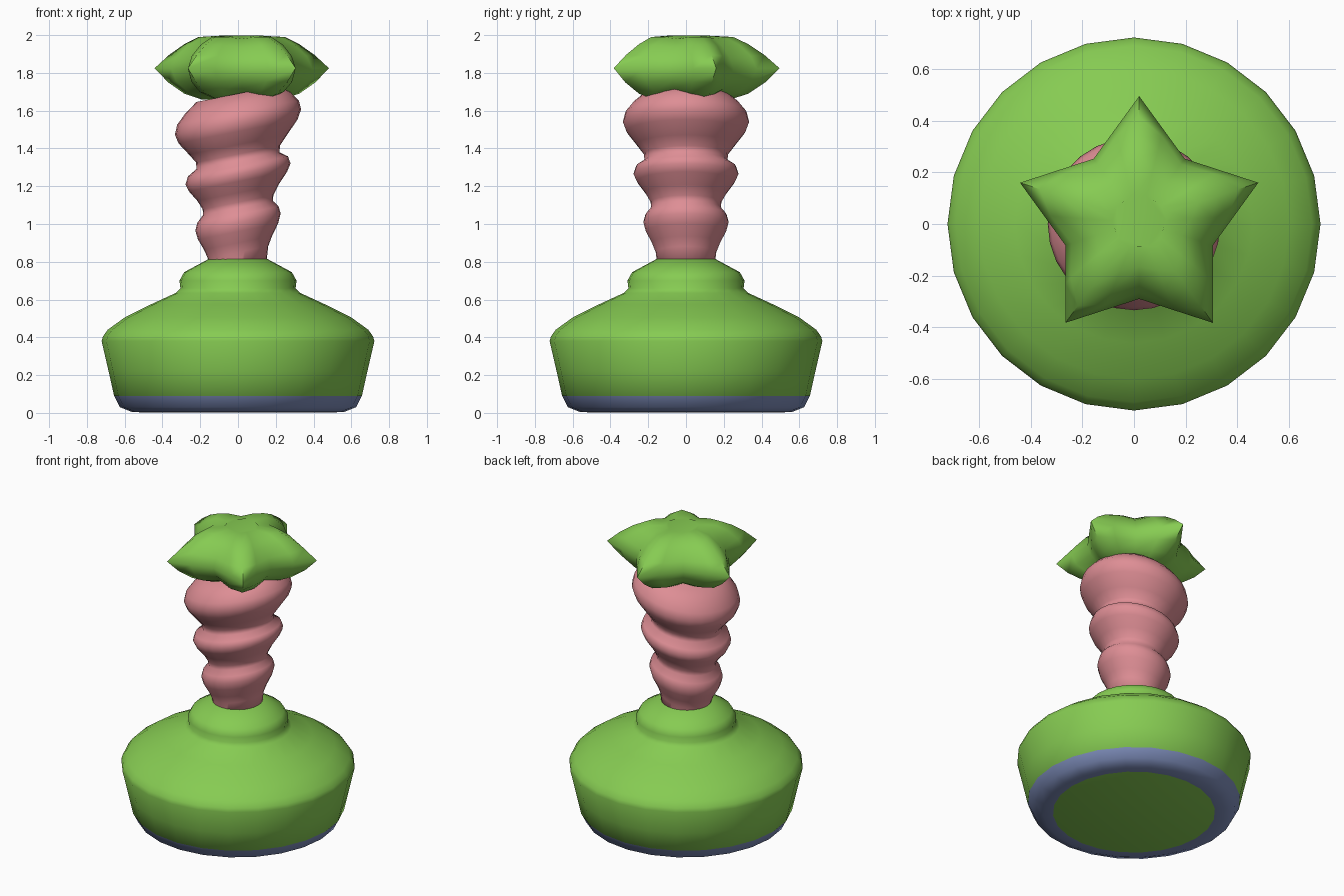
import bpy, bmesh, math
from mathutils import Vector

if "Cube" in bpy.data.objects:
    bpy.data.objects.remove(bpy.data.objects["Cube"])


def material(name, rgb):
    m = bpy.data.materials.new(name)
    m.diffuse_color = (*rgb, 1)
    m.use_nodes = True
    m.node_tree.nodes["Principled BSDF"].inputs["Base Color"].default_value = m.diffuse_color
    return m


GREEN = material("green", (0.24, 0.60, 0.085))
PINK = material("pink", (0.73, 0.27, 0.30))
BLUE = material("blue", (0.21, 0.27, 0.50))


def loft(name, rings, mat, angle, cap_bottom=True, cap_top=True, closed=False):
    """Skin a list of equally sized point rings, given from bottom to top."""
    bm = bmesh.new()
    loops = [[bm.verts.new(p) for p in ring] for ring in rings]
    pairs = list(zip(loops, loops[1:]))
    if closed:
        pairs.append((loops[-1], loops[0]))
    for a, b in pairs:
        n = len(a)
        for i in range(n):
            j = (i + 1) % n
            bm.faces.new((a[i], a[j], b[j], b[i]))
    if not closed:
        if cap_bottom:
            bm.faces.new(loops[0][::-1])
        if cap_top:
            bm.faces.new(loops[-1])
    bmesh.ops.recalc_face_normals(bm, faces=bm.faces)
    me = bpy.data.meshes.new(name)
    bm.to_mesh(me)
    bm.free()
    me.materials.append(mat)
    ob = bpy.data.objects.new(name, me)
    bpy.context.collection.objects.link(ob)
    bpy.ops.object.select_all(action='DESELECT')
    ob.select_set(True)
    bpy.context.view_layer.objects.active = ob
    bpy.ops.object.shade_smooth_by_angle(angle=math.radians(angle))
    return ob


def lathe_rings(profile, n, tilt=0.0):
    rings = []
    for r, z in profile:
        ring = []
        for i in range(n):
            a = 2 * math.pi * i / n
            x, y = r * math.cos(a), r * math.sin(a)
            ring.append((x, y, z + tilt * x))
        rings.append(ring)
    return rings


# Round base with shoulder and collar
base = [(0.52, 0.004), (0.60, 0.03), (0.64, 0.08), (0.656, 0.09),
        (0.685, 0.22), (0.722, 0.38), (0.715, 0.405), (0.69, 0.44),
        (0.60, 0.505), (0.46, 0.575), (0.33, 0.635), (0.305, 0.66),
        (0.31, 0.70), (0.285, 0.745), (0.22, 0.78), (0.155, 0.815)]
loft("base", lathe_rings(base, 24), GREEN, 60)

# Blue band around the foot
band = [(0.50, 0.003), (0.56, 0.004), (0.625, 0.03), (0.655, 0.09),
        (0.63, 0.09), (0.58, 0.04)]
loft("foot_band", lathe_rings(band, 24), BLUE, 60, closed=True)

# Stem of three swelling rings, all leaning up towards +x
stem = [(0.15, 0.76), (0.16, 0.85), (0.18, 0.90), (0.212, 0.96),
        (0.226, 1.01), (0.215, 1.05), (0.185, 1.085), (0.187, 1.115),
        (0.215, 1.165), (0.26, 1.225), (0.278, 1.265), (0.265, 1.305),
        (0.22, 1.335), (0.222, 1.37), (0.26, 1.42), (0.315, 1.49),
        (0.334, 1.54), (0.322, 1.59), (0.28, 1.64), (0.22, 1.69)]
loft("stem", lathe_rings(stem, 28, 0.2), PINK, 80)

# Puffy star: (tip radius, tip z, valley radius, valley z, flank bulge)
levels = [(0.10, 1.665, 0.10, 1.685, 1.0), (0.22, 1.658, 0.19, 1.69, 1.03),
          (0.32, 1.69, 0.235, 1.715, 1.08), (0.41, 1.75, 0.275, 1.76, 1.06),
          (0.485, 1.825, 0.30, 1.82, 1.0), (0.405, 1.895, 0.275, 1.88, 1.06),
          (0.32, 1.952, 0.23, 1.935, 1.08), (0.24, 1.99, 0.175, 1.98, 1.03),
          (0.12, 1.995, 0.10, 1.99, 1.0)]
star_rings = []
for tr, tz, vr, vz, bulge in levels:
    corners = []
    for k in range(10):
        a = math.radians(90 + 36 * k)
        r, z = (tr, tz) if k % 2 == 0 else (vr, vz)
        corners.append(Vector((r * math.cos(a), r * math.sin(a), z)))
    ring = []
    for k in range(10):
        p, q = corners[k], corners[(k + 1) % 10]
        m = (p + q) / 2
        m.x, m.y = m.x * bulge, m.y * bulge
        m.z = 1.825 + (m.z - 1.825) * 1.03
        ring += [p, m]
    star_rings.append([v + Vector((0.02, 0.01, 0)) for v in ring])
loft("star_top", star_rings, GREEN, 60)
